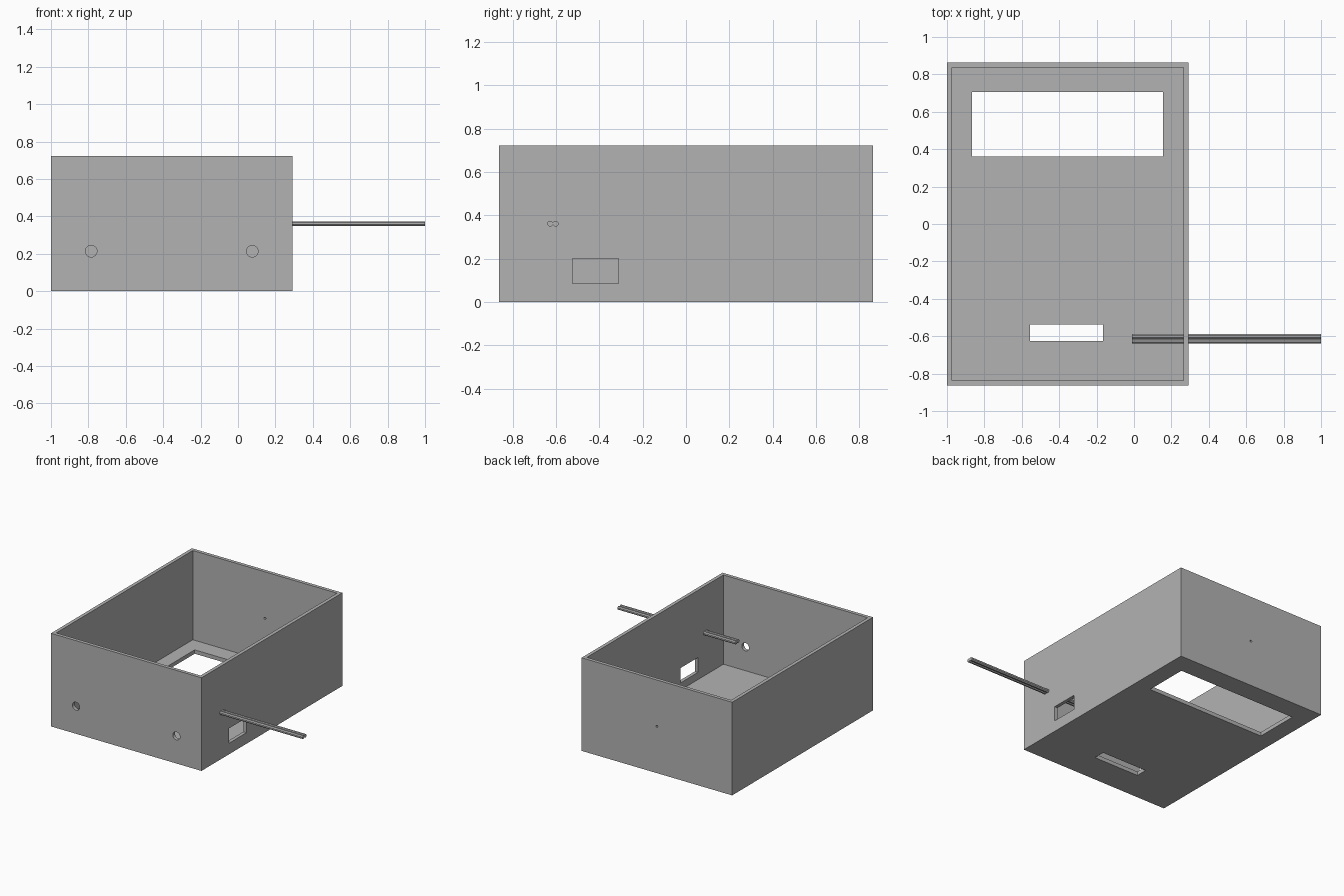
import bpy
import bmesh
import math
from mathutils import Matrix, Vector

if "Cube" in bpy.data.objects:
    bpy.data.objects.remove(bpy.data.objects["Cube"])

grey = bpy.data.materials.new("plain grey")
grey.diffuse_color = (0.45, 0.45, 0.45, 1.0)
grey.use_nodes = True
grey.node_tree.nodes["Principled BSDF"].inputs["Base Color"].default_value = grey.diffuse_color

# Overall box extents, wall and floor thickness
X0, X1, Y, H = -1.0, 0.291, 0.863, 0.722
WALL, FLOOR = 0.027, 0.03


def make_object(name, bm):
    mesh = bpy.data.meshes.new(name)
    bmesh.ops.recalc_face_normals(bm, faces=bm.faces[:])
    bm.to_mesh(mesh)
    bm.free()
    mesh.materials.append(grey)
    ob = bpy.data.objects.new(name, mesh)
    bpy.context.scene.collection.objects.link(ob)
    return ob


def block(name, lo, hi):
    lo, hi = Vector(lo), Vector(hi)
    bm = bmesh.new()
    m = Matrix.Translation((lo + hi) / 2) @ Matrix.Diagonal((*(hi - lo), 1))
    bmesh.ops.create_cube(bm, size=1, matrix=m)
    return make_object(name, bm)


def rod(name, centre, radius, length, axis, sides, turn=0.0):
    bm = bmesh.new()
    rot = Matrix.Rotation(math.pi / 2, 4, axis)
    m = Matrix.Translation(centre) @ rot @ Matrix.Rotation(turn, 4, 'Z')
    bmesh.ops.create_cone(bm, cap_ends=True, segments=sides, radius1=radius,
                          radius2=radius, depth=length, matrix=m)
    return make_object(name, bm)


# Open-topped case
case = block("case", (X0, -Y, 0), (X1, Y, H))
mid = (X0 + X1) / 2
cutters = [
    block("cavity_cutter", (X0 + WALL, -Y + WALL, FLOOR), (X1 - WALL, Y - WALL, H + 0.2)),
    # Floor openings
    block("large_floor_cutter", (-0.866, 0.361, -0.1), (0.155, 0.706, 0.15)),
    block("small_floor_cutter", (-0.556, -0.626, -0.1), (-0.166, -0.537, 0.15)),
    # Side port
    block("side_port_cutter", (X1 - 0.1, -0.524, 0.086), (X1 + 0.1, -0.312, 0.201)),
    # Small hole in the back wall
    rod("back_hole_cutter", (mid, Y, 0.361), 0.008, 0.2, 'X', 16),
]
# Pair of round holes in the front wall
for x in (-0.785, 0.076):
    cutters.append(rod("front_hole_cutter", (x, -Y, 0.214), 0.031, 0.2, 'X', 32))

for c in cutters:
    c.hide_render = True
    mod = case.modifiers.new(c.name, 'BOOLEAN')
    mod.operation = 'DIFFERENCE'
    mod.solver = 'EXACT'
    mod.object = c

# Bake the cuts and remove the cutters
bpy.context.view_layer.update()
deps = bpy.context.evaluated_depsgraph_get()
baked = bpy.data.meshes.new_from_object(case.evaluated_get(deps))
case.modifiers.clear()
case.data = baked
baked.materials.clear()
baked.materials.append(grey)
for p in baked.polygons:
    p.material_index = 0
for c in cutters:
    bpy.data.objects.remove(c)

# Twin cable running through the right wall
R = 0.0128
for i, side in enumerate((-1, 1)):
    rod(f"cable_{i + 1}", (0.495, -0.614 + side * R, 0.361),
        R / math.cos(math.pi / 8), 1.01, 'Y', 8, math.pi / 8)
